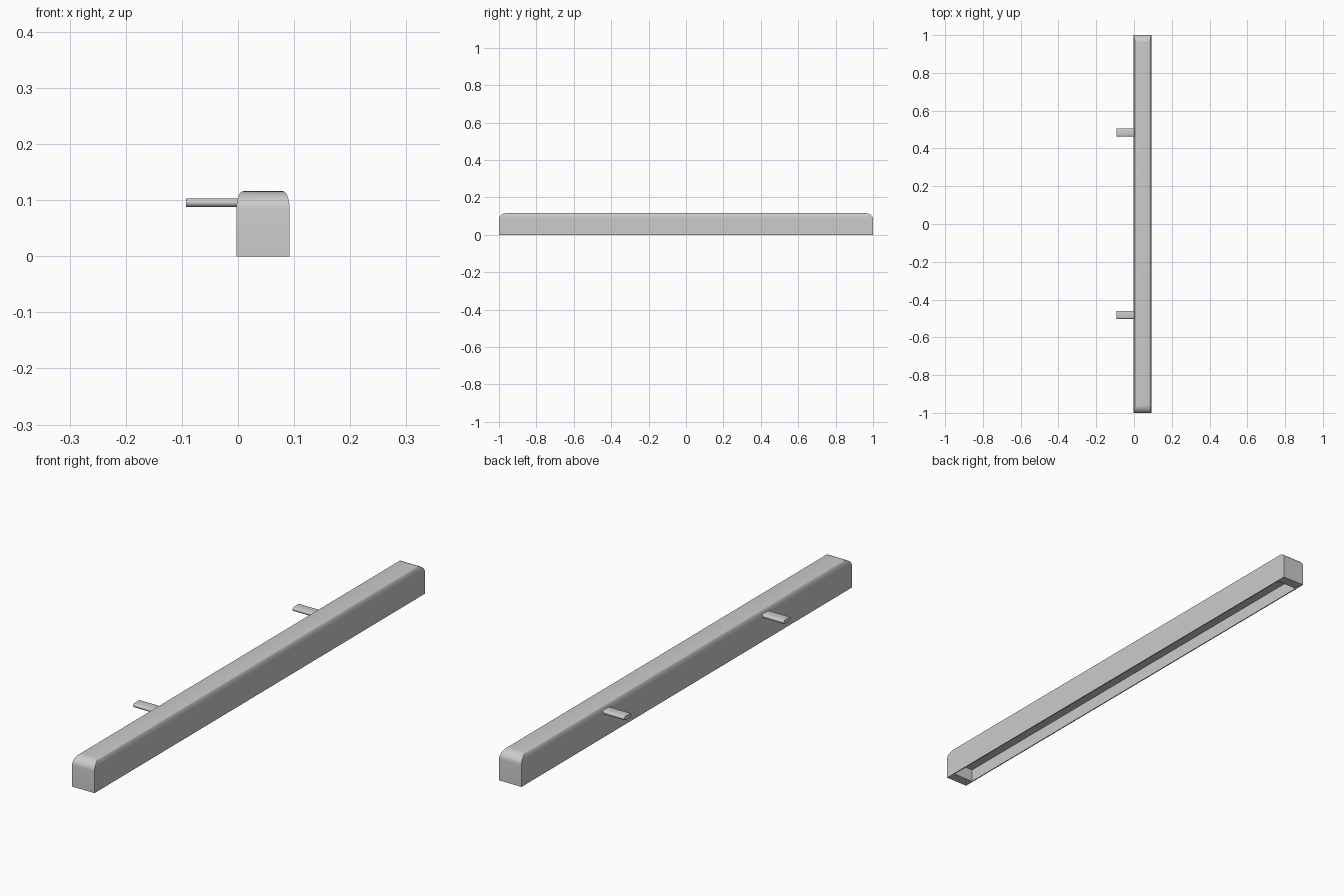
import bpy, bmesh, math

if "Cube" in bpy.data.objects:
    bpy.data.objects.remove(bpy.data.objects["Cube"])


def make_object(name, bm, angle):
    bmesh.ops.recalc_face_normals(bm, faces=bm.faces[:])
    mesh = bpy.data.meshes.new(name)
    bm.to_mesh(mesh)
    bm.free()
    obj = bpy.data.objects.new(name, mesh)
    bpy.context.collection.objects.link(obj)
    bpy.ops.object.select_all(action='DESELECT')
    bpy.context.view_layer.objects.active = obj
    obj.select_set(True)
    bpy.ops.object.shade_smooth_by_angle(angle=math.radians(angle))
    return obj


# Hollow-bottomed bar: stacked rectangles from cavity ceiling, round the rim, up to the top
CX, HX, HY = 0.0445, 0.0475, 1.0
STEPS = 8
sections = [(0.004, 0.04, 0.05), (0.004, 0.04, 0.0), (0, 0, 0)]
for i in range(STEPS + 1):
    a = math.pi / 2 * i / STEPS
    sections.append((0.012 * (1 - math.cos(a)), 0.045 * (1 - math.cos(a)),
                     0.083 + 0.033 * math.sin(a)))

bm = bmesh.new()
rings = []
for ix, iy, z in sections:
    x, y = HX - ix, HY - iy
    rings.append([bm.verts.new((CX + sx * x, sy * y, z))
                  for sx, sy in ((-1, -1), (1, -1), (1, 1), (-1, 1))])
for lo, hi in zip(rings, rings[1:]):
    for k in range(4):
        n = (k + 1) % 4
        bm.faces.new((lo[k], lo[n], hi[n], hi[k]))
bm.faces.new(rings[0])
bm.faces.new(rings[-1])
make_object("bar", bm, 35)


# Flat mounting pegs with rounded long edges
def peg(name, y0):
    bm = bmesh.new()
    r, half = 0.0075, 0.0215
    loop = []
    for side in (1, -1):
        for i in range(7):
            a = -math.pi / 2 + math.pi * i / 6
            loop.append((side * (half - r + r * math.cos(a)),
                         side * r * math.sin(a)))
    ends = [[bm.verts.new((x, y0 + u, 0.0955 + w)) for u, w in loop]
            for x in (-0.0925, 0.0)]
    count = len(loop)
    for k in range(count):
        n = (k + 1) % count
        bm.faces.new((ends[0][k], ends[0][n], ends[1][n], ends[1][k]))
    for e in ends:
        bm.faces.new(e)
    make_object(name, bm, 40)


peg("front_peg", -0.481)
peg("back_peg", 0.484)
